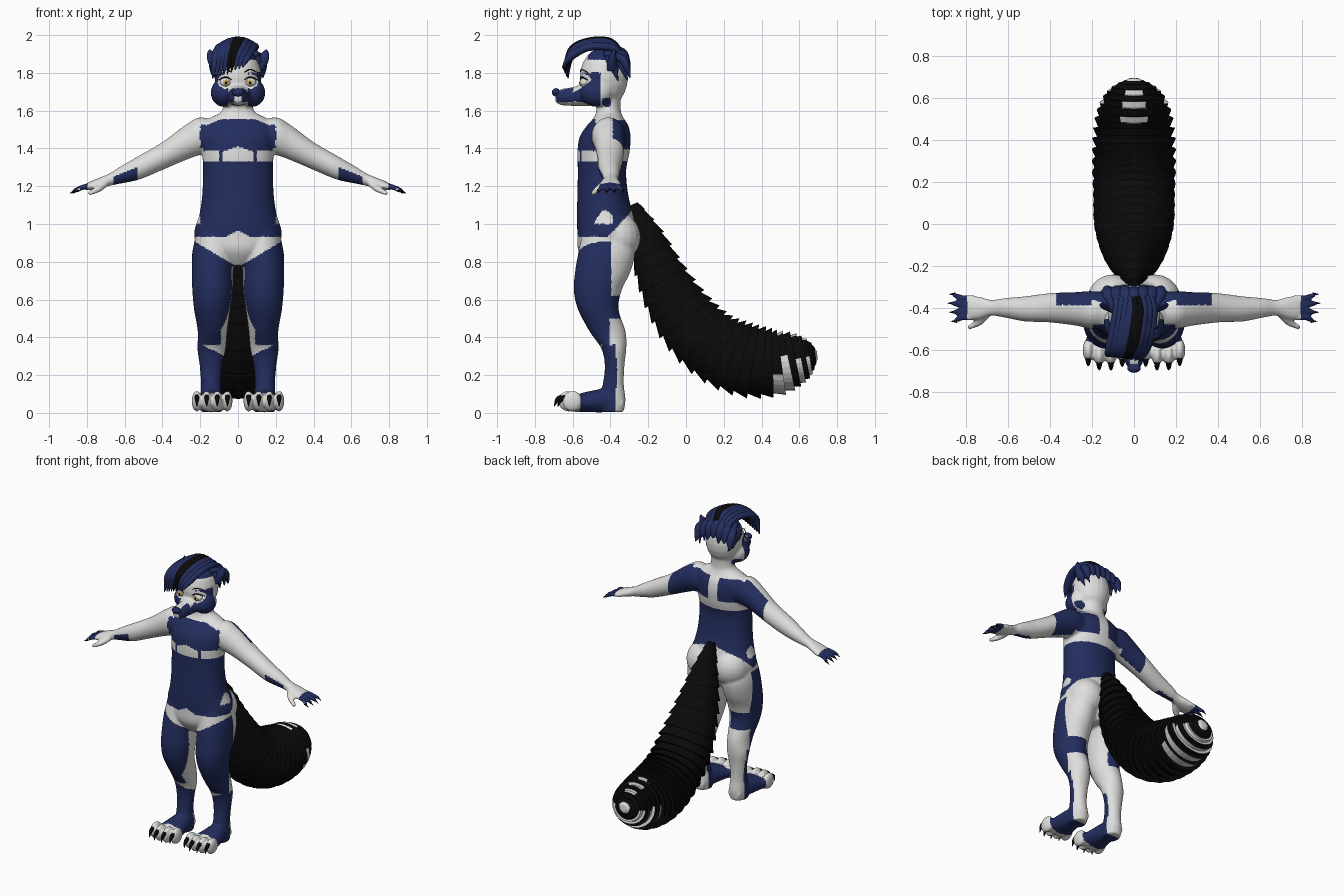
import bpy, bmesh, math
from mathutils import Vector, Matrix

if "Cube" in bpy.data.objects:
    bpy.data.objects.remove(bpy.data.objects["Cube"])


def material(name, rgb):
    m = bpy.data.materials.new(name)
    m.use_nodes = True
    m.diffuse_color = (*rgb, 1)
    bsdf = m.node_tree.nodes["Principled BSDF"]
    bsdf.inputs["Base Color"].default_value = (*rgb, 1)
    bsdf.inputs["Roughness"].default_value = 0.8
    return m


WHITE = material("white fur", (0.74, 0.74, 0.73))
NAVY = material("navy fur", (0.017, 0.027, 0.115))
BLACK = material("black fur", (0.003, 0.003, 0.003))
AMBER = material("amber iris", (0.55, 0.4, 0.08))


def spline(keys, n=6):
    """Smooth sections (centre, radii, tangent) through the key sections."""
    out = []
    for i in range(len(keys) - 1):
        p = [Vector(keys[max(0, min(len(keys) - 1, i + k))]) for k in (-1, 0, 1, 2)]
        for j in range(n + (i == len(keys) - 2)):
            t = j / n
            v = (p[1] * 2 + (p[2] - p[0]) * t + (p[0] * 2 - p[1] * 5 + p[2] * 4 - p[3]) * t * t
                 + (p[1] * 3 - p[0] - p[2] * 3 + p[3]) * t ** 3) / 2
            out.append([Vector(v[:3]), max(v[3], .002), max(v[4], .002)])
    for i, s in enumerate(out):
        a, b = out[max(i - 1, 0)][0], out[min(i + 1, len(out) - 1)][0]
        s.append((b - a).normalized())
    return out


def tube(bm, secs, side=(1, 0, 0), up=None, segs=24, s=1):
    """Skin a closed tube over the sections; s=-1 mirrors it."""
    rings = []
    for c, ra, rb, t in secs:
        a = Vector(side).normalized()
        b = Vector(up) if up else t.cross(a).normalized()
        if not up:
            a = b.cross(t)
        ring = []
        for k in range(segs):
            w = math.tau * k / segs
            v = c + a * ra * math.cos(w) + b * rb * math.sin(w)
            ring.append(bm.verts.new((v.x * s, v.y, v.z)))
        rings.append(ring)
    faces = [bm.faces.new(rings[0]), bm.faces.new(rings[-1])]
    for r, q in zip(rings, rings[1:]):
        for k in range(segs):
            faces.append(bm.faces.new((r[k - 1], r[k], q[k], q[k - 1])))
    bmesh.ops.recalc_face_normals(bm, faces=faces)


def ball(bm, c, r):
    bmesh.ops.create_uvsphere(bm, u_segments=20, v_segments=12, radius=1,
                              matrix=Matrix.Translation(c) @ Matrix.Diagonal((*r, 1)))


def make(name, bm, mats, rule=None, smooth=True):
    me = bpy.data.meshes.new(name)
    bm.to_mesh(me)
    bm.free()
    return finish(name, me, mats, rule, smooth)


def finish(name, me, mats, rule=None, smooth=True):
    me.materials.clear()
    for m in mats:
        me.materials.append(m)
    for f in me.polygons:
        f.use_smooth = smooth
        f.material_index = int(rule(f.center)) if rule else 0
    ob = bpy.data.objects.new(name, me)
    bpy.context.scene.collection.objects.link(ob)
    return ob


# Body volumes: torso and neck, head, muzzle
skin = bmesh.new()
Y, Z = (0, 1, 0), (0, 0, 1)
torso = [(.78, -.42, .08, .1), (.86, -.42, .2, .15), (.95, -.415, .232, .16), (1.05, -.428, .205, .15),
         (1.15, -.44, .19, .135), (1.28, -.445, .185, .128), (1.38, -.437, .19, .138),
         (1.46, -.428, .198, .135), (1.52, -.415, .2, .11), (1.56, -.41, .15, .08),
         (1.6, -.41, .085, .065), (1.68, -.41, .08, .065)]
tube(skin, spline([(0, y, z, a, b) for z, y, a, b in torso]), up=Y, segs=40)
ball(skin, (0, -.435, 1.775), (.125, .128, .16))
tube(skin, spline([(0, -.5, 1.69, .08, .065), (0, -.6, 1.675, .056, .05),
                   (0, -.66, 1.672, .043, .043), (0, -.692, 1.67, .022, .025)]), up=Z)

arm = [(.1, -.41, 1.46, .08, .08), (.2, -.41, 1.465, .09, .1), (.28, -.405, 1.43, .08, .093),
       (.4, -.4, 1.36, .07, .074), (.52, -.405, 1.3, .06, .064), (.62, -.4, 1.26, .046, .046),
       (.68, -.4, 1.235, .038, .033), (.74, -.4, 1.215, .054, .028), (.79, -.4, 1.2, .056, .022),
       (.81, -.4, 1.195, .035, .012)]
leg = [(.12, -.42, .95, .1, .13), (.13, -.42, .85, .112, .15), (.135, -.44, .75, .11, .147),
       (.135, -.467, .65, .107, .127), (.137, -.465, .55, .096, .108), (.135, -.415, .43, .078, .095),
       (.14, -.382, .34, .075, .066), (.143, -.378, .25, .06, .052), (.143, -.385, .15, .053, .056),
       (.14, -.39, .07, .06, .07), (.14, -.395, .005, .055, .065)]
foot = [(.14, -.33, .05, .045, .04), (.14, -.42, .065, .062, .062), (.14, -.5, .06, .08, .057),
        (.137, -.57, .052, .092, .048), (.137, -.61, .045, .08, .035)]
toes = [(.056, -.605), (.11, -.622), (.166, -.622), (.218, -.602)]
claws = bmesh.new()
for s in (1, -1):
    tube(skin, spline(arm), side=Y, up=Z, s=s)
    tube(skin, spline(leg), up=Y, segs=32, s=s)
    tube(skin, spline(foot), up=Z, s=s)
    ball(skin, (s * .1, -.365, .93), (.125, .125, .13))      # buttock
    ball(skin, (s * .075, -.475, 1.695), (.07, .085, .075))  # cheek
    # Fingers and thumb with small claws
    for i in range(4):
        y, tip = -.353 - .031 * i, .872 - .008 * abs(i - 1)
        ty = y + .012 * (1.5 - i)
        tube(skin, spline([(.76, y, 1.203, .014, .014), (.82, y, 1.195, .015, .015),
                           (tip, ty, 1.175, .011, .011)]), side=Y, s=s, segs=12)
        tube(claws, spline([(tip - .01, ty, 1.18, .008, .008), (tip + .018, ty, 1.162, .001, .001)]),
             side=Y, s=s, segs=8)
    tube(skin, spline([(.7, -.43, 1.215, .018, .018), (.74, -.468, 1.185, .018, .018),
                       (.79, -.495, 1.16, .011, .011)]), side=Z, s=s, segs=12)
    # Toes with curved claws
    for x, y in toes:
        ball(skin, (s * x, y, .062), (.027, .055, .055))
        tube(claws, spline([(x, y - .035, .085, .014, .014), (x, y - .06, .07, .011, .012),
                            (x, y - .075, .035, .002, .002)]), s=s, segs=10)


def navy_at(p):
    """True where the coat is navy."""
    x, y, z = abs(p.x), p.y, p.z
    if x > .2 and z > 1:                                   # arms
        if x < .37:
            return y > -.385
        if .53 < x < .66:
            return y < -.385 and z < 1.275 - .4 * (x - .6)
        return x > .795 and y > -.465
    if z > 1.6:                                            # head
        if z > 1.87:
            return y > -.52
        if y < -.6:
            return z > 1.645 and x > .02
        if y < -.45:
            eye = math.hypot(x - .068, z - 1.755) < .038
            return 1.625 < z < 1.8 and x > .05 and not eye
        return math.hypot(y + .42, z - 1.645) < .025
    if z > 1.335:                                          # chest and shoulder blades
        if y < -.48:
            low = 1.41 - .35 * x if x < .08 else 1.335 if x < .1 else 1.385
            return low < z < 1.555
        return y > -.385 and x > .035 and 1.395 < z < 1.55
    inner = x < .09 and y > -.5
    if z > .925:                                           # belly and lower back
        return z > .935 + max(0, .03 - .5 * x) + max(0, y + .41) * 1.1
    if z > .62:                                            # thighs
        return y < -.395 and z < .77 + .6 * x and not inner
    if z > .5:
        return not inner
    if z > .36:                                            # calves
        return y < -.405 and not inner
    if z > .29:
        return y < -.37 and z < .36 - (.19 - x) * .5
    if z > .13:
        return y < -.365
    return -.56 < y < -.375                                # feet


# Fuse the volumes into one smooth body, then colour it
raw = make("body_volumes", skin, [WHITE])
fuse = raw.modifiers.new("fuse", "REMESH")
fuse.mode, fuse.voxel_size = "VOXEL", .008
relax = raw.modifiers.new("relax", "SMOOTH")
relax.factor, relax.iterations = .5, 5
fused = bpy.data.meshes.new_from_object(raw.evaluated_get(bpy.context.evaluated_depsgraph_get()))
bpy.data.objects.remove(raw)
for v in fused.vertices:
    v.co.z = max(v.co.z, 0)
finish("body", fused, [WHITE, NAVY], navy_at)
make("claws", claws, [BLACK])

# Nose, ears, eyes, brows
bm = bmesh.new()
ball(bm, (0, -.688, 1.697), (.032, .022, .022))
make("nose", bm, [NAVY])
parts = {n: bmesh.new() for n in ("ears", "eyes", "irises", "pupils", "lashes")}
for s in (1, -1):
    tube(parts["ears"], spline([(.085, -.39, 1.81, .05, .035), (.115, -.39, 1.86, .045, .025),
                                (.142, -.385, 1.9, .022, .014), (.15, -.38, 1.925, .003, .003)]),
         up=Y, s=s, segs=16)
    ball(parts["eyes"], (s * .066, -.536, 1.75), (.03, .025, .025))
    ball(parts["irises"], (s * .064, -.557, 1.748), (.014, .007, .017))
    ball(parts["pupils"], (s * .063, -.562, 1.747), (.006, .004, .009))
    for z, h in ((1.772, .004), (1.812, .003)):            # lash line and brow
        tube(parts["lashes"], spline([(.035, -.558, z - .008, .002, .002), (.065, -.553, z + .006, h, h),
                                      (.105, -.52, z - .01, .002, .002)]), side=Z, s=s, segs=8)
for (name, bm), mat in zip(parts.items(), (NAVY, WHITE, AMBER, BLACK, BLACK)):
    make(name, bm, [mat])

# Hair: forelock swept to one side with a black streak, and locks down the back
hair, streak = bmesh.new(), bmesh.new()
for i in range(9):
    t = i / 8
    x, lift = .075 - .16 * t, .03 * math.sin(math.pi * t)
    bm = streak if i in (3, 4) else hair
    tube(bm, spline([(x, -.33, 1.89, .012, .012), (x + .01, -.4, 1.935 + lift, .026, .02),
                     (x - .005, -.52, 1.935 + lift, .032, .022),
                     (x - .03, -.61, 1.885 + lift, .026, .02),
                     (x - .05, -.655 + .03 * t, 1.83 - .06 * t, .003, .003)]), segs=10)
for i in range(7):
    x = -.12 + .04 * i
    top = 1.94 - 2.5 * x * x
    tube(hair, spline([(x * .7, -.43, top, .018, .018), (x, -.34, top - .03, .03, .024),
                       (x * 1.05, -.312, top - .08, .026, .018),
                       (x * 1.1, -.297, top - .13 + .02 * (i % 2), .003, .003)]), segs=10)
for s in (1, -1):
    for y in (-.41, -.36):
        tube(hair, spline([(.06, y, 1.92, .02, .02), (.105, y + .01, 1.87, .025, .02),
                           (.12, y + .03, 1.82, .018, .014), (.11, y + .05, 1.76, .003, .003)]),
             side=Y, s=s, segs=10)
make("hair", hair, [NAVY])
make("hair_streak", streak, [BLACK])

# Tail: overlapping fur layers, pale bands under the tip
path = spline([(0, -.29, 1.1, .025, .04), (0, -.21, .92, .085, .095), (0, -.12, .7, .145, .135),
               (0, .0, .5, .18, .165), (0, .14, .36, .185, .18), (0, .3, .285, .19, .19),
               (0, .46, .265, .185, .175), (0, .58, .285, .155, .14), (0, .655, .3, .1, .09),
               (0, .695, .305, .02, .02)], 3)
layers = []
for p, q in zip(path, path[1:]):
    layers.append((p[0], p[1] * .92, p[2] * .92, p[3]))
    layers.append((q[0], q[1] * 1.06, q[2] * 1.06, q[3]))
bm = bmesh.new()
tube(bm, layers, segs=32)
make("tail", bm, [BLACK, WHITE],
     lambda c: c.y > .48 and int((c.y + .2 * (c.z - .3)) * 32) % 2 == 0
     and (c.z < .3 or abs(c.x) < .05), smooth=False)
